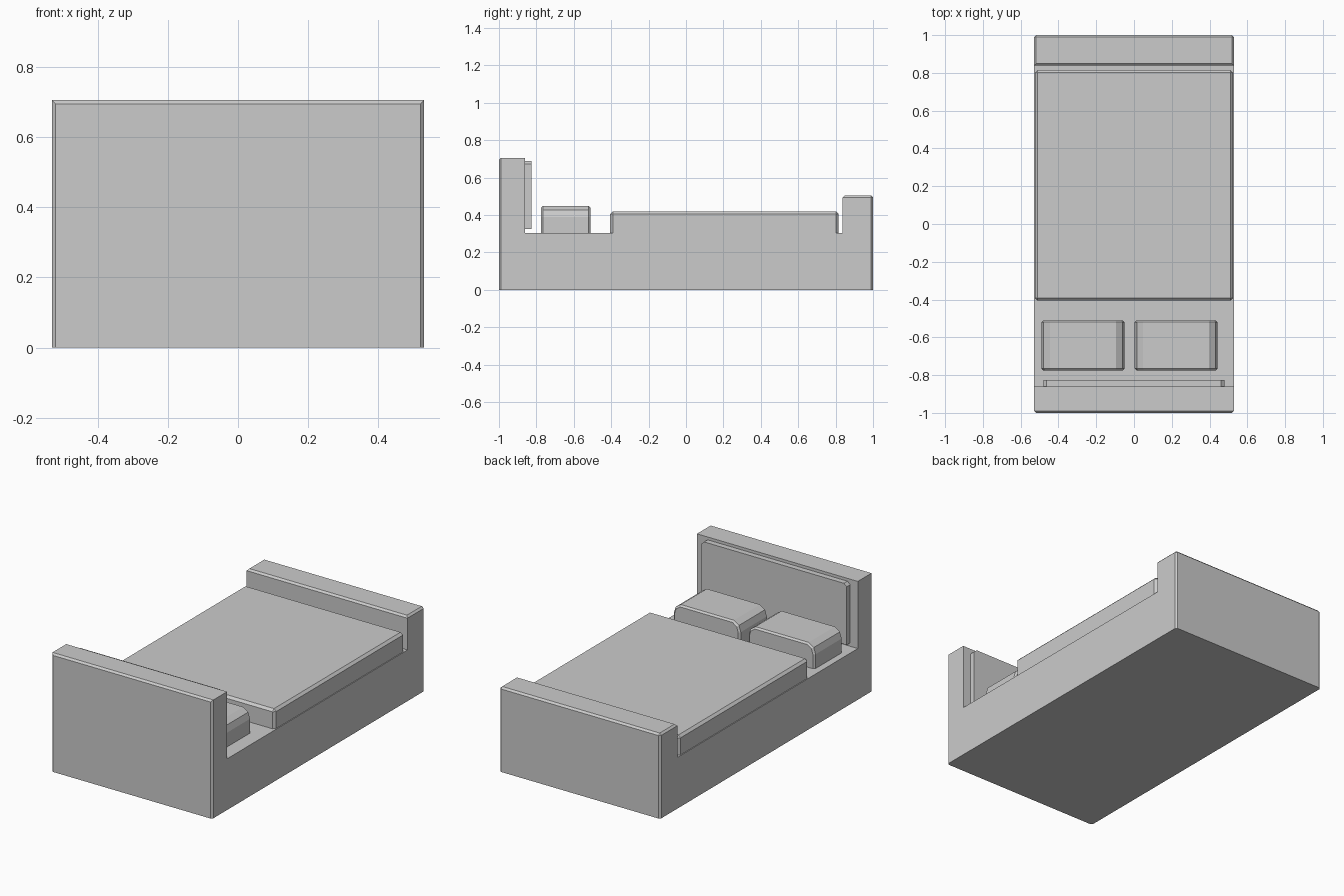
import bpy, bmesh

if "Cube" in bpy.data.objects:
    bpy.data.objects.remove(bpy.data.objects["Cube"])


def extrude_profile(name, profile, vec, pick=None, width=0.011):
    """Extrude a closed 3D profile along vec, then chamfer the picked edges."""
    bm = bmesh.new()
    face = bm.faces.new([bm.verts.new(p) for p in profile])
    ext = bmesh.ops.extrude_face_region(bm, geom=[face])
    moved = [g for g in ext["geom"] if isinstance(g, bmesh.types.BMVert)]
    bmesh.ops.translate(bm, verts=moved, vec=vec)
    bmesh.ops.recalc_face_normals(bm, faces=bm.faces[:])
    if pick:
        edges = [e for e in bm.edges if pick(e.verts[0].co, e.verts[1].co)]
        bmesh.ops.bevel(bm, geom=edges, offset=width, segments=1,
                        profile=0.5, affect='EDGES')
    bmesh.ops.recalc_face_normals(bm, faces=bm.faces[:])
    mesh = bpy.data.meshes.new(name)
    bm.to_mesh(mesh)
    bm.free()
    obj = bpy.data.objects.new(name, mesh)
    bpy.context.collection.objects.link(obj)
    return obj


def on_end(a, b):
    # outer rims of the head and foot ends, plus the footboard's top rim
    end = abs(a.y) > 0.99 and abs(b.y) > 0.99 and a.y * b.y > 0 and max(a.z, b.z) > 0.1
    foot = min(a.y, b.y) > 0.8 and min(a.z, b.z) > 0.45
    return end or foot


# Bed frame with headboard and footboard, as one side profile
side = [(-1, 0), (1, 0), (1, 0.505), (0.838, 0.505), (0.838, 0.305),
        (-0.86, 0.305), (-0.86, 0.705), (-1, 0.705)]
extrude_profile("bed_frame", [(-0.53, y, z) for y, z in side], (1.06, 0, 0), on_end)

# Raised panel on the inside of the headboard, with clipped upper corners
panel = [(-0.48, 0.325), (0.478, 0.325), (0.478, 0.672), (0.46, 0.688),
         (-0.462, 0.688), (-0.48, 0.672)]
extrude_profile("headboard_panel", [(x, -0.87, z) for x, z in panel], (0, 0.043, 0))

# Blanket, chamfered around the top
blanket = [(-0.525, -0.405), (0.525, -0.405), (0.525, 0.815), (-0.525, 0.815)]
extrude_profile("blanket", [(x, y, 0.29) for x, y in blanket], (0, 0, 0.13),
                lambda a, b: max(a.z, b.z) > 0.4, 0.014)

# Two pillows with rounded shoulders and chamfered long faces
for name, x0 in (("pillow_left", -0.49), ("pillow_right", 0.003)):
    w = 0.44
    shape = [(0, 0.29), (w, 0.29), (w, 0.39), (w - 0.012, 0.427), (w - 0.045, 0.449),
             (0.045, 0.449), (0.012, 0.427), (0, 0.39)]
    extrude_profile(name, [(x0 + x, -0.775, z) for x, z in shape], (0, 0.265, 0),
                    lambda a, b: abs(a.y - b.y) < 0.01 and max(a.z, b.z) > 0.3, 0.01)
